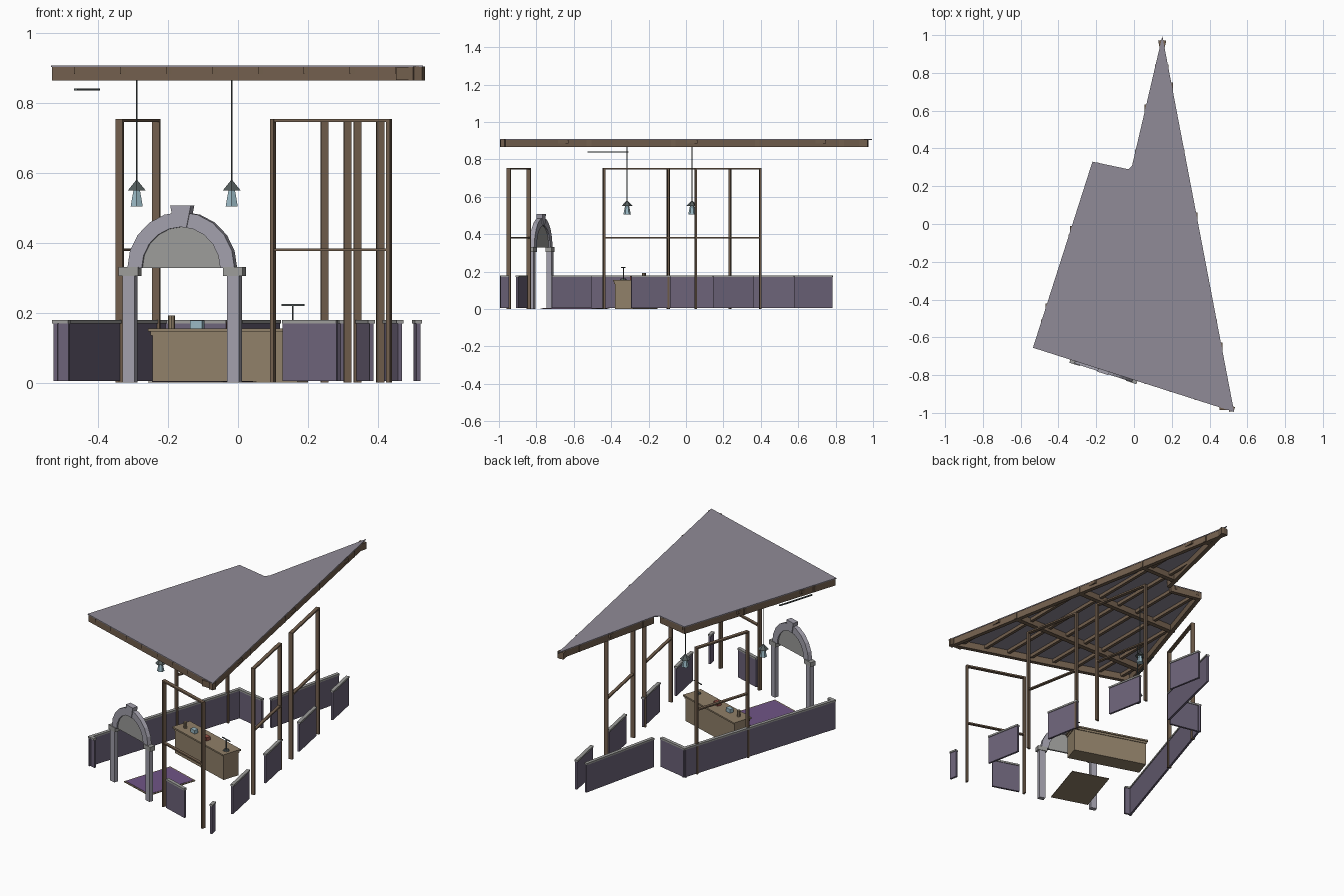
import bpy, bmesh, math
from mathutils import Vector, Matrix

if "Cube" in bpy.data.objects:
    bpy.data.objects.remove(bpy.data.objects["Cube"])

def mat(name, r, g, b):
    m = bpy.data.materials.new(name)
    m.diffuse_color = (r, g, b, 1)
    m.use_nodes = True
    m.node_tree.nodes["Principled BSDF"].inputs["Base Color"].default_value = m.diffuse_color
    return m

PURPLE = mat("wall_purple", .15, .125, .19)
STONE = mat("stone", .36, .35, .41)
CAP = mat("cap_grey", .33, .33, .32)
WOOD = mat("wood", .17, .115, .075)
ROOF = mat("roof_slate", .28, .26, .31)
TAN = mat("counter_tan", .28, .215, .14)
DARK = mat("dark_metal", .09, .11, .11)
GLASS = mat("pale_glass", .32, .48, .55)
RUG = mat("rug_purple", .16, .09, .24)
RED = mat("red_box", .3, .08, .06)

def finish(name, bm, m):
    bmesh.ops.recalc_face_normals(bm, faces=bm.faces)
    me = bpy.data.meshes.new(name)
    bm.to_mesh(me)
    bm.free()
    me.materials.append(m)
    ob = bpy.data.objects.new(name, me)
    bpy.context.collection.objects.link(ob)
    return ob

def box(name, x, y, z0, z1, lx, ly, m, angle=0):
    bm = bmesh.new()
    M = (Matrix.Translation((x, y, (z0 + z1) / 2)) @ Matrix.Rotation(angle, 4, 'Z')
         @ Matrix.Diagonal((lx, ly, z1 - z0, 1)))
    bmesh.ops.create_cube(bm, size=1, matrix=M)
    return finish(name, bm, m)

def beam(name, a, b, z0, z1, w, m):
    d = Vector(b) - Vector(a)
    c = (Vector(a) + Vector(b)) / 2
    return box(name, c.x, c.y, z0, z1, d.length, w, m, math.atan2(d.y, d.x))

def cone(name, x, y, z0, z1, r0, r1, n, m):
    bm = bmesh.new()
    bmesh.ops.create_cone(bm, cap_ends=True, segments=n, radius1=r0, radius2=r1,
                          depth=z1 - z0, matrix=Matrix.Translation((x, y, (z0 + z1) / 2)))
    return finish(name, bm, m)

def prism(name, pts, depth, m, M):
    # extrude an outline along local z, centred
    bm = bmesh.new()
    f = bm.faces.new([bm.verts.new((p[0], p[1], -depth / 2)) for p in pts])
    r = bmesh.ops.extrude_face_region(bm, geom=[f])
    bmesh.ops.translate(bm, vec=(0, 0, depth),
                        verts=[v for v in r['geom'] if isinstance(v, bmesh.types.BMVert)])
    bm.transform(M)
    return finish(name, bm, m)

# plan outline, counter-clockwise
FL, FR, TIP = Vector((-.535, -.655)), Vector((.53, -.995)), Vector((.15, .995))
N1, N2, BL = Vector((-.01, .31)), Vector((-.03, .29)), Vector((-.22, .33))
PLAN = [FL, FR, TIP, N1, N2, BL]

def on_edge(a, b, t, inset):
    d = (b - a).normalized()
    return a + (b - a) * t + Vector((-d.y, d.x)) * inset

# roof sheet and edge beams
prism("roof_sheet", PLAN, .005, ROOF, Matrix.Translation((0, 0, .9065)))
for a, b in [(FL, FR), (FR, TIP), (TIP, N1), (N2, BL), (BL, FL)]:
    e = .02 / (b - a).length
    e0, e1 = (e if TIP in (a,) else .003), (e if TIP in (b,) else .003)
    beam("roof_edge_beam", on_edge(a, b, e0, .014), on_edge(a, b, 1 - e1, .014),
         .865, .905, .024, WOOD)

def crossings(axis, v):
    # where a straight line crosses the plan outline
    out = []
    for a, b in zip(PLAN, PLAN[1:] + PLAN[:1]):
        if (a[axis] - v) * (b[axis] - v) < 0:
            t = (v - a[axis]) / (b[axis] - a[axis])
            out.append(a[1 - axis] + t * (b[1 - axis] - a[1 - axis]))
    return sorted(out)

# roof joists in both directions
for k in range(8):
    x = -.46 + k * .1314
    c = crossings(0, x)
    for y0, y1 in zip(c[::2], c[1::2]):
        beam("roof_joist", (x, y0), (x, y1), .884, .904, .018, WOOD)
for k in range(5):
    y = -.97 + k * .45
    c = crossings(1, y)
    for x0, x1 in zip(c[::2], c[1::2]):
        beam("roof_cross_beam", (x0, y), (x1, y), .867, .903, .028, WOOD)

# low walls with caps
def wall(a, b, t0, t1):
    p, q = on_edge(a, b, t0, .013), on_edge(a, b, t1, .013)
    beam("low_wall", p, q, .005, .17, .012, PURPLE)
    beam("wall_cap", p, q, .17, .18, .02, CAP)

wall(BL, FL, 0, 1)
wall(N2, BL, 0, 1)
wall(TIP, N1, .305, 1)
wall(FL, FR, .005, .045)
wall(FL, FR, .62, .765)
ty = lambda y: (y + .995) / 1.99
for y0, y1 in [(-.99, -.945), (-.715, -.505), (-.29, -.08), (.147, .365), (.58, .785)]:
    wall(FR, TIP, ty(y0), ty(y1))

# tall window frames
def frame(a, b, t0, t1):
    p, q = on_edge(a, b, t0, .016), on_edge(a, b, t1, .016)
    d = (q - p).normalized()
    ang = math.atan2(d.y, d.x)
    for c in (p, q):
        box("frame_post", c.x, c.y, 0, .755, .011, .022, WOOD, ang)
    beam("frame_top_rail", p, q, .746, .755, .021, WOOD)
    beam("frame_mid_rail", p, q, .377, .385, .018, WOOD)

frame(FL, FR, .592, .904)
frame(FR, TIP, ty(-.435), ty(-.092))
frame(FR, TIP, ty(.055), ty(.40))
frame(BL, FL, (.33 - .24) / .985, (.33 + .09) / .985)

# entrance arch on the front edge
d = (FR - FL).normalized()
n = Vector((-d.y, d.x))
ANG = math.atan2(d.y, d.x)
AC = FL + (FR - FL) * .3525
for s in (-1, 1):
    c = AC + d * (.157 * s)
    box("arch_pillar", c.x, c.y, 0, .305, .036, .026, STONE, ANG)
    box("arch_capital", c.x, c.y, .305, .331, .058, .034, CAP, ANG)
AM = (Matrix.Translation((AC.x, AC.y, .328)) @ Matrix.Rotation(ANG, 4, 'Z')
      @ Matrix.Rotation(math.pi / 2, 4, 'X'))
SEG = 10
ring = lambda r: [(r * math.cos(math.pi * i / SEG), r * math.sin(math.pi * i / SEG))
                  for i in range(SEG + 1)]
inner, outer = ring(.118), ring(.161)
prism("arch_ring", outer + inner[::-1], .026, STONE, AM)
prism("arch_infill", ring(.12), .01, CAP, AM)
prism("arch_keystone", [(-.018, .118), (.018, .118), (.031, .18), (-.031, .18)], .034, STONE, AM)

# rug
rc = AC + n * .19
box("rug_border", rc.x, rc.y, 0, .004, .225, .316, TAN, ANG)
box("rug", rc.x, rc.y, .0005, .0055, .208, .298, RUG, ANG)

# counter
CC = Vector((-.022, -.265))
box("counter_body", CC.x, CC.y, 0, .135, .436, .1, TAN, ANG)
box("counter_lip", CC.x, CC.y, .135, .147, .444, .108, TAN, ANG)
box("counter_top", CC.x, CC.y, .147, .156, .455, .12, TAN, ANG)

# things on the counter
cone("cup", -.19, -.225, .156, .192, .01, .01, 8, TAN)
box("glass_box", -.117, -.245, .156, .178, .036, .025, GLASS, ANG)
box("small_box", -.012, -.28, .156, .176, .035, .028, RED, ANG)
cone("stand_base", .157, -.335, .156, .163, .018, .014, 8, DARK)
cone("stand_rod", .157, -.335, .163, .223, .003, .003, 6, DARK)
box("stand_bar", .157, -.335, .22, .225, .068, .005, DARK, ANG)

# hanging lamps
for x, y in [(-.29, -.315), (-.018, .032)]:
    cone("lamp_cable", x, y, .575, .875, .0025, .0025, 6, DARK)
    cone("lamp_hat", x, y, .55, .579, .03, .003, 6, DARK)
    cone("lamp_glass", x, y, .505, .55, .02, .011, 6, GLASS)

# thin rail hanging under the roof, left side
beam("hanging_rail", (-.465, -.525), (-.4, -.31), .837, .842, .01, DARK)
